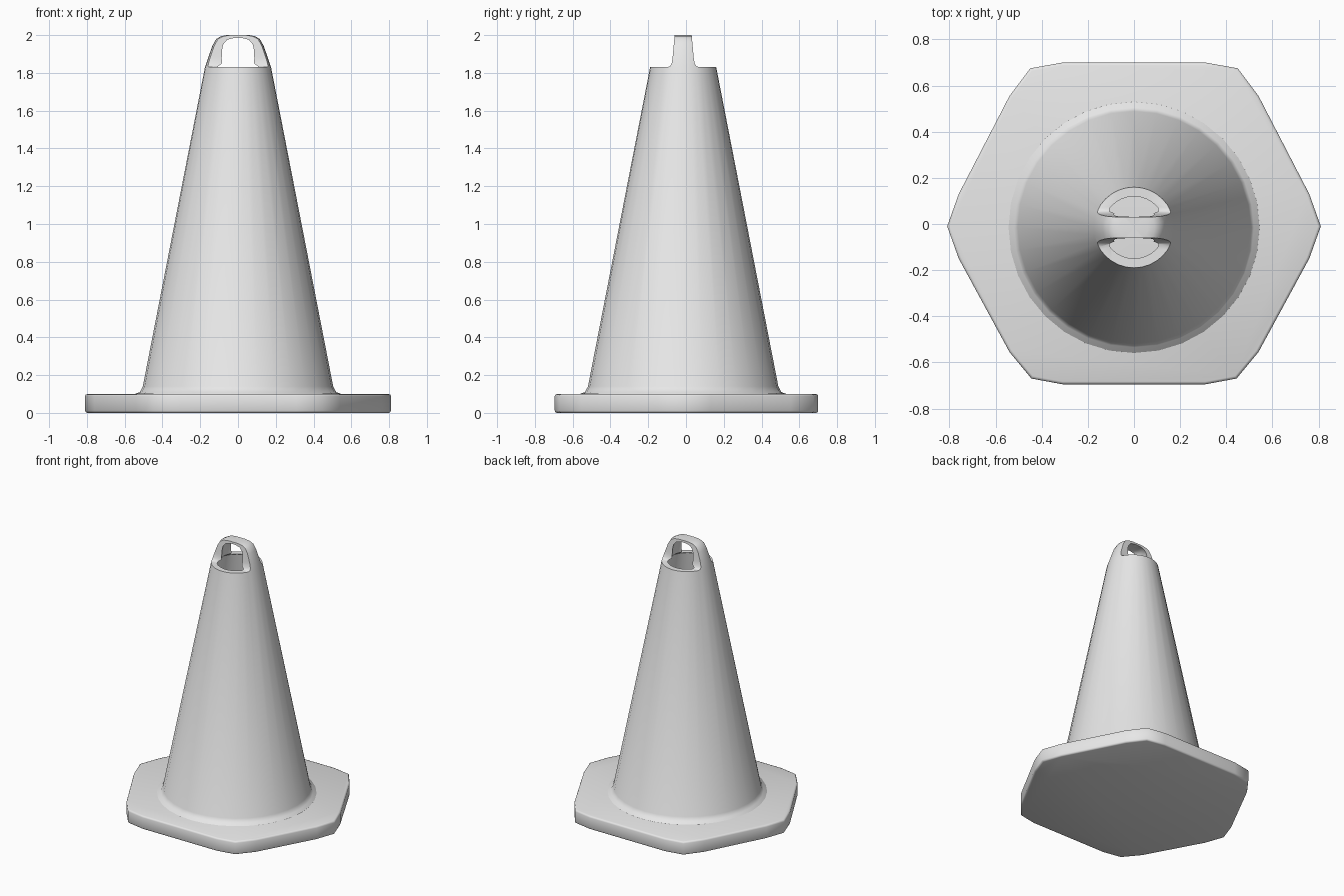
import bpy, bmesh, math
from mathutils import Vector

cube = bpy.data.objects.get("Cube")
if cube:
    bpy.data.objects.remove(cube, do_unlink=True)

GREY = (0.8, 0.8, 0.8, 1.0)
CONE_Y = -0.015

plastic = bpy.data.materials.new("plain_grey")
plastic.use_nodes = True
plastic.diffuse_color = GREY
for node in plastic.node_tree.nodes:
    if node.type == 'BSDF_PRINCIPLED':
        node.inputs["Base Color"].default_value = GREY


def add_object(name, bm):
    bmesh.ops.recalc_face_normals(bm, faces=bm.faces[:])
    mesh = bpy.data.meshes.new(name)
    bm.to_mesh(mesh)
    bm.free()
    mesh.materials.append(plastic)
    obj = bpy.data.objects.new(name, mesh)
    bpy.context.collection.objects.link(obj)
    return obj


def prism(name, points, direction):
    """Closed solid made by extruding a flat outline."""
    bm = bmesh.new()
    face = bm.faces.new([bm.verts.new(p) for p in points])
    result = bmesh.ops.extrude_face_region(bm, geom=[face], use_keep_orig=True)
    moved = [g for g in result["geom"] if isinstance(g, bmesh.types.BMVert)]
    bmesh.ops.translate(bm, verts=moved, vec=Vector(direction))
    return add_object(name, bm)


def lathe(name, profile, steps):
    """Solid of revolution around the vertical axis."""
    bm = bmesh.new()
    verts = [bm.verts.new((r, 0, z)) for r, z in profile]
    edges = [bm.edges.new(pair) for pair in zip(verts, verts[1:])]
    bmesh.ops.spin(bm, geom=verts + edges, cent=(0, 0, 0), axis=(0, 0, 1),
                   angle=math.tau, steps=steps)
    bmesh.ops.remove_doubles(bm, verts=bm.verts[:], dist=0.0005)
    return add_object(name, bm)


def apply(obj, modifier):
    bpy.context.view_layer.objects.active = obj
    bpy.ops.object.modifier_apply(modifier=modifier.name)


def smooth(obj, degrees):
    bpy.ops.object.select_all(action='DESELECT')
    obj.select_set(True)
    bpy.context.view_layer.objects.active = obj
    bpy.ops.object.shade_smooth_by_angle(angle=math.radians(degrees))


# Six-sided base with cut corners and softened rims
half = [(0.31, 0.70), (0.45, 0.675), (0.54, 0.555), (0.76, 0.13), (0.81, -0.01),
        (0.76, -0.15), (0.54, -0.555), (0.445, -0.67), (0.31, -0.695)]
outline = half + [(-x, y) for x, y in reversed(half)]
base = prism("base", [(x, y, 0) for x, y in outline], (0, 0, 0.1))
bevel = base.modifiers.new("rim", 'BEVEL')
bevel.width = 0.012
bevel.segments = 2
bevel.limit_method = 'ANGLE'
bevel.angle_limit = math.radians(70)
apply(base, bevel)
smooth(base, 50)

# Hollow cone: inner wall downwards, then outer wall up to the rounded top
inner = [(0, 1.985), (0.05, 1.985), (0.075, 1.975), (0.093, 1.95), (0.1, 1.92),
         (0.105, 1.85), (0.142, 1.825), (0.46, 0.09)]
outer = [(0.55, 0.09), (0.543, 0.102), (0.52, 0.11), (0.504, 0.14), (0.175, 1.83),
         (0.155, 1.89), (0.135, 1.945), (0.115, 1.98), (0.09, 1.994),
         (0.06, 2.0), (0, 2.0)]
cone = lathe("cone_body", inner + outer, 32)
cone.location.y = CONE_Y

# Front and back cuts leave the carrying strap across the top
cut = [(0.043, 2.1), (0.045, 2.0), (0.056, 1.88), (0.061, 1.85), (0.07, 1.835),
       (0.085, 1.83), (0.4, 1.83), (0.4, 2.1)]
for side, label in ((1, "back"), (-1, "front")):
    cutter = prism(label + "_cutter",
                   [(-0.4, CONE_Y + side * y, z) for y, z in cut], (0.8, 0, 0))
    cutter.hide_render = True
    bpy.context.view_layer.update()
    boolean = cone.modifiers.new(label, 'BOOLEAN')
    boolean.operation = 'DIFFERENCE'
    boolean.solver = 'EXACT'
    boolean.object = cutter
    apply(cone, boolean)
    bpy.data.objects.remove(cutter, do_unlink=True)
smooth(cone, 45)
